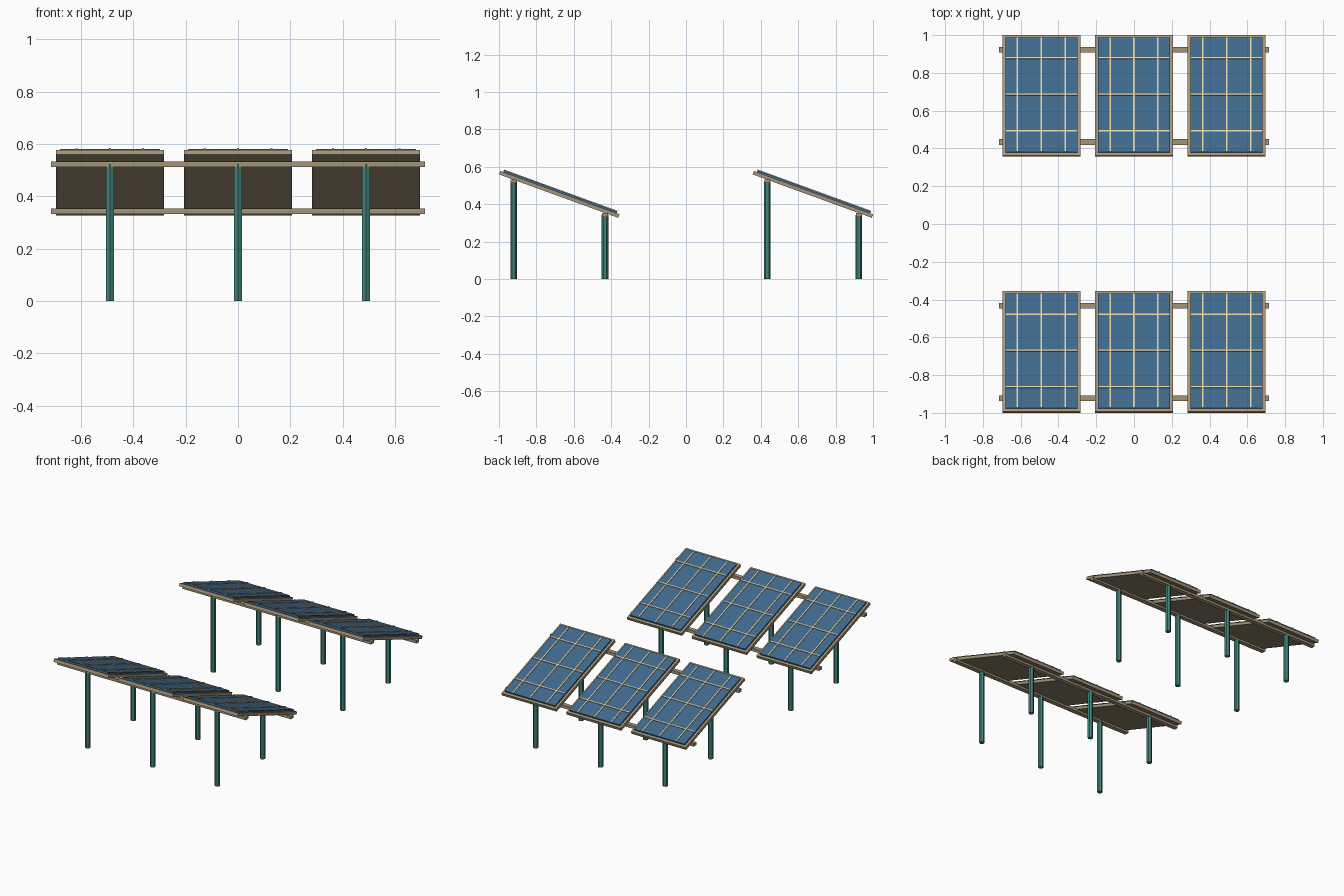
import bpy
from math import radians
from mathutils import Matrix, Vector

if "Cube" in bpy.data.objects:
    bpy.data.objects.remove(bpy.data.objects["Cube"], do_unlink=True)


def make_material(name, rgb):
    def linear(c):
        c /= 255
        return c / 12.92 if c <= 0.04045 else ((c + 0.055) / 1.055) ** 2.4
    color = [linear(c) for c in rgb] + [1]
    mat = bpy.data.materials.new(name)
    mat.use_nodes = True
    mat.diffuse_color = color
    mat.node_tree.nodes["Principled BSDF"].inputs["Base Color"].default_value = color
    return mat


TAN = make_material("tan frame", (165, 149, 120))
BLUE = make_material("blue glass", (62, 105, 142))
CREAM = make_material("cream grid", (228, 208, 160))
TEAL = make_material("teal post", (66, 132, 124))


def box(name, center, size, mat, frame=Matrix()):
    bpy.ops.mesh.primitive_cube_add(size=1)
    ob = bpy.context.object
    ob.name = name
    ob.data.transform(Matrix.Diagonal((*size, 1)))
    ob.matrix_world = frame @ Matrix.Translation(center)
    ob.data.materials.append(mat)


def post(name, x, y, height):
    bpy.ops.mesh.primitive_cylinder_add(
        vertices=6, radius=0.0175, depth=height, location=(x, y, height / 2))
    ob = bpy.context.object
    ob.name = name
    ob.data.materials.append(TEAL)


WIDTH, LENGTH, THICK = 0.413, 0.678, 0.02
GLASS_W, GLASS_L, GLASS_T = 0.382, 0.645, 0.01
BAR_W, BAR_T = 0.008, 0.005
COLUMNS = (-0.49, 0, 0.49)


def panel(label, x, y):
    # Local frame: y runs down the slope, z is the panel normal
    frame = Matrix.Translation((x, y, 0.443)) @ Matrix.Rotation(radians(-20), 4, "X")
    box(label + "_frame", (0, 0, THICK / 2), (WIDTH, LENGTH, THICK), TAN, frame)
    glass_top = THICK + GLASS_T
    box(label + "_glass", (0, 0, THICK + GLASS_T / 2), (GLASS_W, GLASS_L, GLASS_T), BLUE, frame)
    # Raised grid bars
    z = glass_top + BAR_T / 2 - 0.001
    for i in (-1, 0, 1):
        box(label + "_long_bar", (i * 0.127, 0, z), (BAR_W, GLASS_L, BAR_T), CREAM, frame)
        box(label + "_cross_bar", (0, i * 0.205, z), (GLASS_W, BAR_W, BAR_T), CREAM, frame)


# Two rows of three panels, each on a high and a low rail
for row, y in (("front", -0.681), ("back", 0.675)):
    for x in COLUMNS:
        panel(row + "_panel", x, y)
    for level, dy, z in (("high", -0.241, 0.5225), ("low", 0.248, 0.3425)):
        box(f"{row}_{level}_rail", (0, y + dy, z), (1.428, 0.03, 0.02), TAN)
        for x in COLUMNS:
            post(f"{row}_{level}_post", x, y + dy, z)
